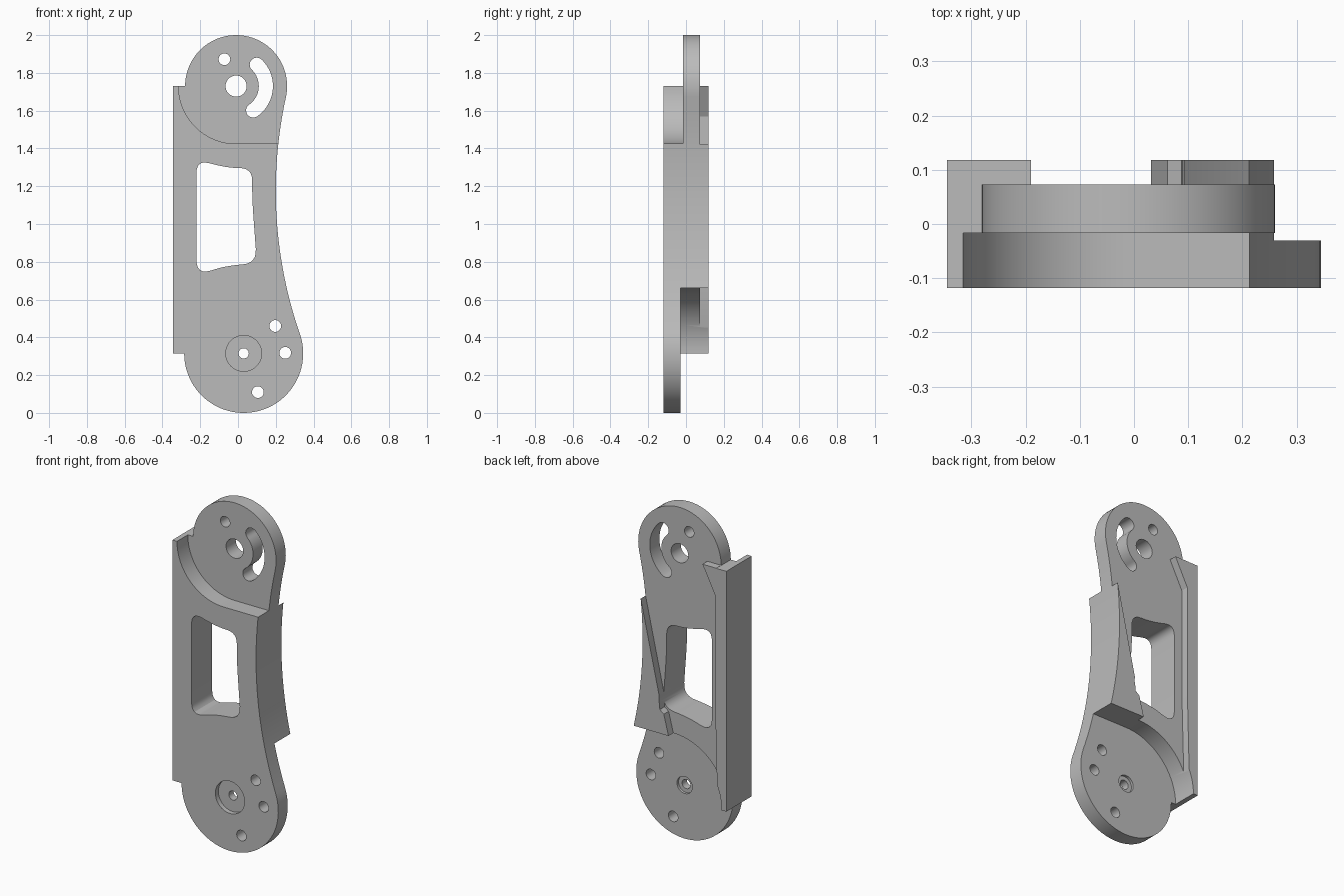
import bpy, bmesh
from math import cos, sin, radians

cube = bpy.data.objects.get("Cube")
if cube:
    bpy.data.objects.remove(cube, do_unlink=True)

grey = bpy.data.materials.new("plain grey")
grey.use_nodes = True
grey.diffuse_color = (0.5, 0.5, 0.5, 1)
grey.node_tree.nodes["Principled BSDF"].inputs["Base Color"].default_value = (0.5, 0.5, 0.5, 1)

FRONT, BACK = -0.118, 0.118
TOP, LOW = (-0.01, 1.73), (0.03, 0.315)   # pivot centres (x, z)


def arc(c, r, a0, a1, n=24):
    """Points on an arc in the x-z plane, angles in degrees."""
    angles = [radians(a0 + (a1 - a0) * i / n) for i in range(n + 1)]
    return [(c[0] + r * cos(a), c[1] + r * sin(a)) for a in angles]


def rounded(corners, n=6):
    """Polygon from (x, z, radius) corners, each softened by a quadratic curve."""
    pts = []
    for i, (x, z, r) in enumerate(corners):
        if r == 0:
            pts.append((x, z))
            continue
        ends = []
        for qx, qz, _ in (corners[i - 1], corners[(i + 1) % len(corners)]):
            d = ((qx - x) ** 2 + (qz - z) ** 2) ** 0.5
            ends.append((x + (qx - x) * r / d, z + (qz - z) * r / d))
        for k in range(n + 1):
            t = k / n
            pts.append(tuple((1 - t) ** 2 * ends[0][j] + 2 * t * (1 - t) * (x, z)[j]
                             + t * t * ends[1][j] for j in (0, 1)))
    return pts


def prism(name, pts, y0, y1):
    bm = bmesh.new()
    face = bm.faces.new([bm.verts.new((x, y0, z)) for x, z in pts])
    new = bmesh.ops.extrude_face_region(bm, geom=[face])["geom"]
    bmesh.ops.translate(bm, vec=(0, y1 - y0, 0),
                        verts=[v for v in new if isinstance(v, bmesh.types.BMVert)])
    bmesh.ops.recalc_face_normals(bm, faces=bm.faces)
    mesh = bpy.data.meshes.new(name)
    bm.to_mesh(mesh)
    bm.free()
    mesh.materials.append(grey)
    ob = bpy.data.objects.new(name, mesh)
    bpy.context.collection.objects.link(ob)
    return ob


# Full-depth arm: two round ends, straight left edge, hollow right edge
outline = (arc(TOP, 0.27, -12.4, 180, 48)
           + [(-0.345, 1.73), (-0.345, 0.315)]
           + arc(LOW, 0.315, 180, 379.1, 48)
           + arc((2.515, 1.176), 2.315, 199.1, 167.6, 32)[1:-1])
arm = prism("arm_plate", outline, FRONT, BACK)
bpy.context.view_layer.objects.active = arm
arm.select_set(True)


def cut(pts, y0=-0.3, y1=0.3):
    cutter = prism("cutter", pts, y0, y1)
    cutter.hide_render = True
    mod = arm.modifiers.new("cut", "BOOLEAN")
    mod.operation, mod.solver, mod.object = "DIFFERENCE", "EXACT", cutter
    bpy.ops.object.modifier_apply(modifier=mod.name)
    bpy.data.objects.remove(cutter, do_unlink=True)


# Front step around the upper pivot
cut(arc(TOP, 0.305, 180, 270) + [(0.5, 1.425), (0.5, 2.2), (-0.315, 2.2)], -0.3, -0.017)

# Back step around the lower pivot
cut(arc(LOW, 0.345, 180, 90) + [(0.5, 0.66), (0.5, -0.2), (-0.315, -0.2)], -0.03, 0.3)

# Back recess that leaves the two ribs standing
cut([(-0.19, 1.731), (-0.4, 1.731), (-0.4, 2.2), (0.5, 2.2), (0.5, 1.42), (0.212, 1.42),
     (0.092, 0.88), (0.088, 0.8), (0.062, 0.78), (0.03, 0.655), (0.03, 0.6),
     (-0.2, 0.4), (-0.285, 0.45), (-0.272, 0.95), (-0.272, 1.57)], 0.073, 0.3)

# Window
cut(rounded([(-0.22, 1.34, 0.07), (-0.1, 1.308, 0.04), (-0.03, 1.297, 0.03),
             (0.075, 1.295, 0.065), (0.075, 1.13, 0.08), (0.1, 0.79, 0.08),
             (-0.01, 0.784, 0.04), (-0.09, 0.77, 0.03), (-0.22, 0.73, 0.08)]))

# Curved slot beside the upper pivot
inner, outer, mid, half = 0.12, 0.195, 0.1575, 0.0375
ends = [arc(TOP, mid, a, a, 1)[0] for a in (46, -55)]
cut(arc(TOP, outer, -55, 46) + arc(ends[0], half, 46, 226, 12)[1:-1]
    + arc(TOP, inner, 46, -55) + arc(ends[1], half, 125, 305, 12)[1:-1])

# Round through holes
for c, r in ((TOP, 0.056), ((-0.072, 1.872), 0.031), (LOW, 0.027),
             ((0.197, 0.46), 0.031), ((0.25, 0.318), 0.031), ((0.105, 0.11), 0.031)):
    cut(arc(c, r, 0, 360, 32)[:-1])

# Counterbores at the lower pivot, front and back
cut(arc(LOW, 0.095, 0, 360, 40)[:-1], -0.3, -0.09)
cut(arc(LOW, 0.05, 0, 360, 32)[:-1], -0.045, 0.3)

bpy.ops.object.shade_smooth_by_angle(angle=radians(25))
